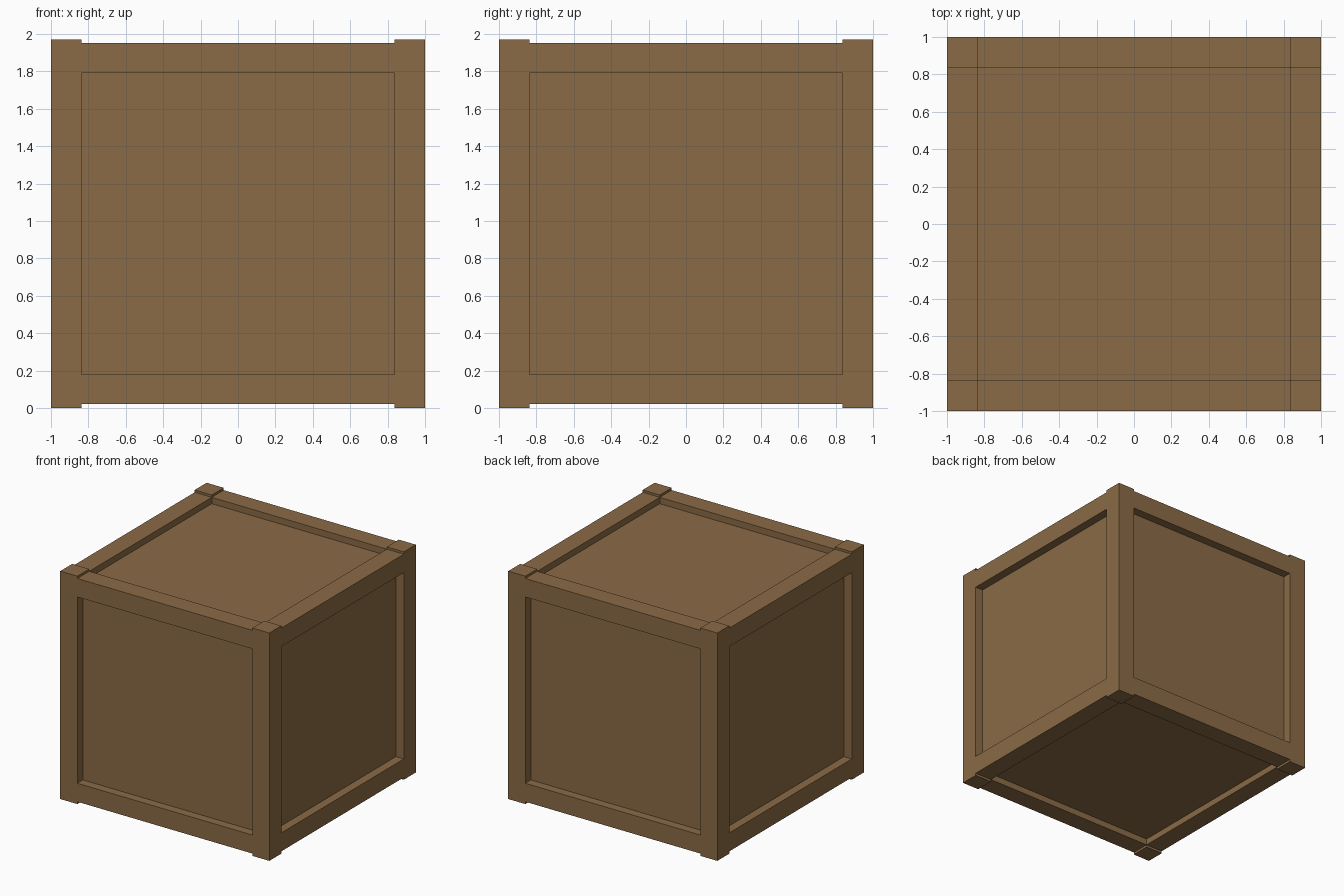
import bpy

cube = bpy.data.objects.get("Cube")
if cube:
    bpy.data.objects.remove(cube, do_unlink=True)

# Single wood colour
wood = bpy.data.materials.new("brown_wood")
wood.use_nodes = True
colour = (0.258, 0.147, 0.061, 1.0)
wood.diffuse_color = colour
bsdf = wood.node_tree.nodes["Principled BSDF"]
bsdf.inputs["Base Color"].default_value = colour
bsdf.inputs["Roughness"].default_value = 0.8

HALF = 1.0        # outer half width
INNER = 0.837     # inner edge of the frame
HEIGHT = 1.97     # post height
GAP = 0.02        # rails sit in from the post ends
RAIL = 0.16       # rail height
PANEL = 0.925     # half width of the recessed body
PANEL_GAP = 0.075 # body inset at top and bottom


def box(name, low, high):
    """Add a box that spans two opposite corners."""
    centre = [(a + b) / 2 for a, b in zip(low, high)]
    bpy.ops.mesh.primitive_cube_add(size=1, location=centre)
    obj = bpy.context.object
    obj.name = name
    obj.scale = [b - a for a, b in zip(low, high)]
    bpy.ops.object.transform_apply(location=False, rotation=False, scale=True)
    obj.data.materials.append(wood)
    return obj


def span(side):
    """Frame thickness range on the given side of the centre."""
    return sorted((side * INNER, side * HALF))


# Recessed body whose faces form the six panels
box("panel_body", (-PANEL, -PANEL, PANEL_GAP), (PANEL, PANEL, HEIGHT - PANEL_GAP))

# Corner posts
for x_side, x_name in ((-1, "right"), (1, "left")):
    for y_side, y_name in ((-1, "front"), (1, "back")):
        (x0, x1), (y0, y1) = span(x_side), span(y_side)
        box(f"{y_name}_{x_name}_post", (x0, y0, 0), (x1, y1, HEIGHT))

# Top and bottom rails between the posts
for level, z0 in (("bottom", GAP), ("top", HEIGHT - GAP - RAIL)):
    z1 = z0 + RAIL
    for side, name in ((-1, "front"), (1, "back")):
        y0, y1 = span(side)
        box(f"{level}_{name}_rail", (-INNER, y0, z0), (INNER, y1, z1))
    for side, name in ((-1, "right"), (1, "left")):
        x0, x1 = span(side)
        box(f"{level}_{name}_rail", (x0, -INNER, z0), (x1, INNER, z1))
